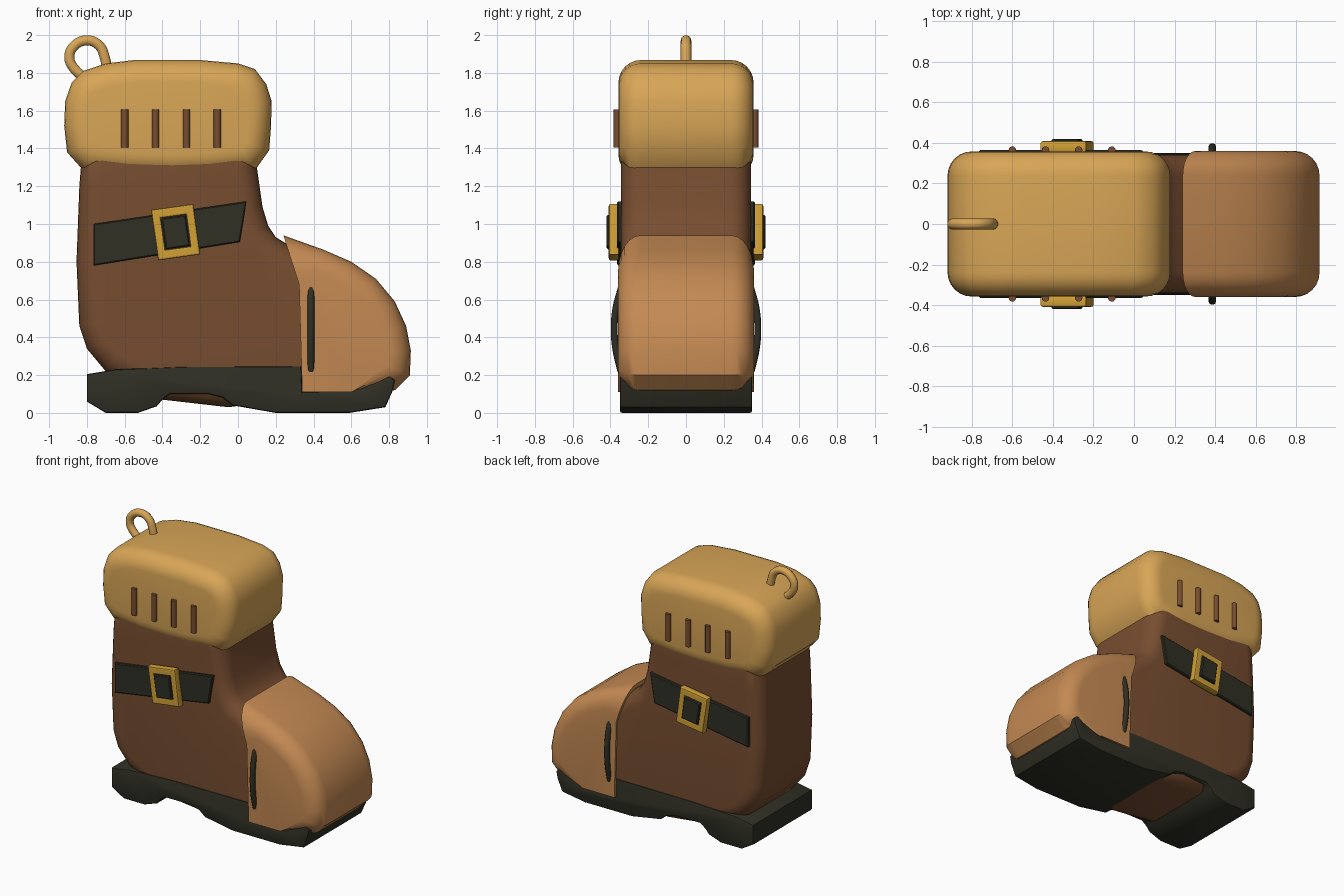
import bpy, bmesh, math
from mathutils import Vector, Matrix

cube = bpy.data.objects.get("Cube")
if cube:
    bpy.data.objects.remove(cube, do_unlink=True)


def material(name, *srgb):
    lin = [((c + 0.055) / 1.055) ** 2.4 for c in srgb] + [1]
    m = bpy.data.materials.new(name)
    m.use_nodes = True
    m.diffuse_color = lin
    m.node_tree.nodes["Principled BSDF"].inputs["Base Color"].default_value = lin
    return m


TAN = material("tan", 0.85, 0.65, 0.34)
BROWN = material("brown_leather", 0.47, 0.305, 0.19)
TOE = material("light_brown_leather", 0.77, 0.54, 0.325)
DARK = material("dark_rubber", 0.185, 0.185, 0.145)
GOLD = material("gold", 0.82, 0.63, 0.21)


def finish(obj, mat, angle=35):
    obj.data.materials.append(mat)
    bpy.ops.object.select_all(action='DESELECT')
    obj.select_set(True)
    bpy.context.view_layer.objects.active = obj
    if obj.type == 'CURVE':
        bpy.ops.object.convert(target='MESH')
    bpy.ops.object.shade_smooth_by_angle(angle=math.radians(angle))
    return obj


def link(name, data):
    obj = bpy.data.objects.new(name, data)
    bpy.context.collection.objects.link(obj)
    return obj


def inset_profile(pts, d):
    """Move every corner of an x-z outline inward by d."""
    pts = [Vector(p) for p in pts]
    n = len(pts)
    area = sum(pts[i - 1].x * pts[i].y - pts[i].x * pts[i - 1].y for i in range(n))
    side = 1 if area > 0 else -1
    out = []
    for i in range(n):
        a = (pts[i] - pts[i - 1]).normalized()
        b = (pts[(i + 1) % n] - pts[i]).normalized()
        na, nb = Vector((-a.y, a.x)) * side, Vector((-b.y, b.x)) * side
        out.append(pts[i] + (na + nb) / (1 + na.dot(nb)) * d)
    return out


def slab(name, profile, y0, y1, r, mat, steps=6, pin=None):
    """Outline in x-z carried from y0 to y1 with rounded rims of radius r."""
    arc = [math.pi / 2 * k / steps for k in range(steps + 1)]
    rims = [(y0 + r - r * math.sin(a), r - r * math.cos(a)) for a in reversed(arc)]
    rims += [(y1 - r + r * math.sin(a), r - r * math.cos(a)) for a in arc]
    bm = bmesh.new()
    rings = []
    for y, d in rims:
        pts = inset_profile(profile, d)
        if pin:
            pts = [pin(i, p) for i, p in enumerate(pts)]
        rings.append([bm.verts.new((p[0], y, p[1])) for p in pts])
    n = len(profile)
    for ra, rb in zip(rings, rings[1:]):
        for i in range(n):
            j = (i + 1) % n
            bm.faces.new((ra[i], ra[j], rb[j], rb[i]))
    bm.faces.new(rings[0])
    bm.faces.new(rings[-1])
    bmesh.ops.recalc_face_normals(bm, faces=bm.faces)
    me = bpy.data.meshes.new(name)
    bm.to_mesh(me)
    bm.free()
    return finish(link(name, me), mat)


def tube(name, pts, radius, mat):
    cu = bpy.data.curves.new(name, 'CURVE')
    cu.dimensions = '3D'
    cu.bevel_depth = radius
    cu.bevel_resolution = 3
    cu.resolution_u = 5
    cu.use_fill_caps = True
    sp = cu.splines.new('BEZIER')
    sp.bezier_points.add(len(pts) - 1)
    for bp, p in zip(sp.bezier_points, pts):
        bp.co = p
        bp.handle_left_type = bp.handle_right_type = 'AUTO'
    return finish(link(name, cu), mat, 50)


# Boot body: shaft and foot
body = [(-0.82, 1.45), (-0.84, 1.2), (-0.855, 0.8), (-0.84, 0.46), (-0.8, 0.34),
        (-0.7, 0.22), (-0.4, 0.07), (-0.05, 0.03), (0.3, 0.08), (0.45, 0.2),
        (0.45, 0.7), (0.3, 0.87), (0.2, 0.93), (0.16, 0.99), (0.13, 1.09),
        (0.1, 1.3), (0.09, 1.45)]
slab("boot_body", body, -0.343, 0.343, 0.11, BROWN)

# Toe cap, with its rear edge and underside kept straight
toe = [(0.24, 0.94), (0.45, 0.865), (0.6, 0.8), (0.73, 0.71), (0.83, 0.59),
       (0.89, 0.46), (0.915, 0.33), (0.91, 0.2), (0.83, 0.12), (0.6, 0.11),
       (0.34, 0.11), (0.33, 0.66)]


def pin_toe(i, p):
    if i in (9, 10):
        return toe[i]
    if i in (0, 11):
        return (0.33 - 0.09 * max(0, p.y - 0.66) / 0.28, p.y)
    return p


slab("toe_cap", toe, -0.36, 0.36, 0.12, TOE, pin=pin_toe)

# Sole with heel and arch
sole = [(-0.8, 0.205), (-0.65, 0.23), (-0.3, 0.245), (0.335, 0.248), (0.34, 0.11),
        (0.5, 0.115), (0.65, 0.13), (0.75, 0.17), (0.8, 0.205), (0.83, 0.17),
        (0.82, 0.12), (0.78, 0.03), (0.59, 0), (0.2, 0), (-0.03, 0.04),
        (-0.08, 0.08), (-0.16, 0.1), (-0.36, 0.1), (-0.4, 0.07), (-0.43, 0.035),
        (-0.53, 0), (-0.7, 0), (-0.8, 0.06)]
slab("sole", sole, -0.35, 0.35, 0.012, DARK, steps=2)

# Padded cuff
cuff = [(-0.92, 1.52), (-0.915, 1.65), (-0.88, 1.75), (-0.82, 1.81), (-0.7, 1.85),
        (-0.55, 1.868), (-0.2, 1.868), (0, 1.85), (0.09, 1.82), (0.15, 1.74),
        (0.178, 1.65), (0.175, 1.52), (0.165, 1.39), (0.09, 1.285), (-0.15, 1.255),
        (-0.35, 1.248), (-0.58, 1.255), (-0.82, 1.285), (-0.905, 1.38)]
slab("cuff", cuff, -0.358, 0.358, 0.12, TAN)

# Pull loop on the cuff
loop = [(-0.79, 1.76), (-0.865, 1.82), (-0.893, 1.88), (-0.87, 1.94), (-0.8, 1.972),
        (-0.735, 1.945), (-0.705, 1.88), (-0.69, 1.79)]
tube("pull_loop", [(x, 0, z) for x, z in loop], 0.028, TAN)

strap = [(-0.765, 0.78), (-0.765, 1.0), (0.045, 1.12), (0.01, 0.905)]
tilt = Matrix.Rotation(math.radians(8), 2)
centre = Vector((-0.33, 0.957))


def tilted_box(w, h):
    return [centre + tilt @ Vector((sx * w / 2, sz * h / 2))
            for sx, sz in ((-1, -1), (1, -1), (1, 1), (-1, 1))]


# Details repeated on the front and back sides
for side, s in (("front", -1), ("back", 1)):
    def span(a, b):
        return sorted((s * a, s * b))

    slab(side + "_strap", strap, *span(0.3, 0.364), 0.006, DARK, steps=1)
    slab(side + "_buckle_centre", tilted_box(0.13, 0.165), *span(0.35, 0.42), 0.006, DARK, steps=1)

    # Buckle frame: outline with a hole
    cu = bpy.data.curves.new(side + "_buckle", 'CURVE')
    cu.dimensions = '2D'
    cu.fill_mode = 'BOTH'
    cu.extrude = 0.017
    cu.bevel_depth = 0.01
    cu.bevel_resolution = 1
    cu.offset = -0.01
    for w, h in ((0.225, 0.27), (0.135, 0.17)):
        sp = cu.splines.new('POLY')
        sp.points.add(3)
        for pt, p in zip(sp.points, tilted_box(w, h)):
            pt.co = (p.x, p.y, 0, 1)
        sp.use_cyclic_u = True
    frame = link(side + "_buckle", cu)
    frame.rotation_euler.x = math.pi / 2
    frame.location.y = s * 0.382
    finish(frame, GOLD)

    # Cuff stitches
    for k in range(4):
        bpy.ops.mesh.primitive_cylinder_add(vertices=12, radius=0.019, depth=0.2,
                                            location=(-0.6 + k * 0.1635, s * 0.364, 1.505))
        stitch = bpy.context.object
        stitch.name = f"{side}_stitch_{k + 1}"
        finish(stitch, BROWN)

    # Bowed cord on the toe cap
    cord = [(0.345, 0.22), (0.372, 0.34), (0.38, 0.45), (0.37, 0.56), (0.342, 0.665)]
    tube(side + "_toe_cord", [(0.386, s * y, z) for y, z in cord], 0.019, DARK)
